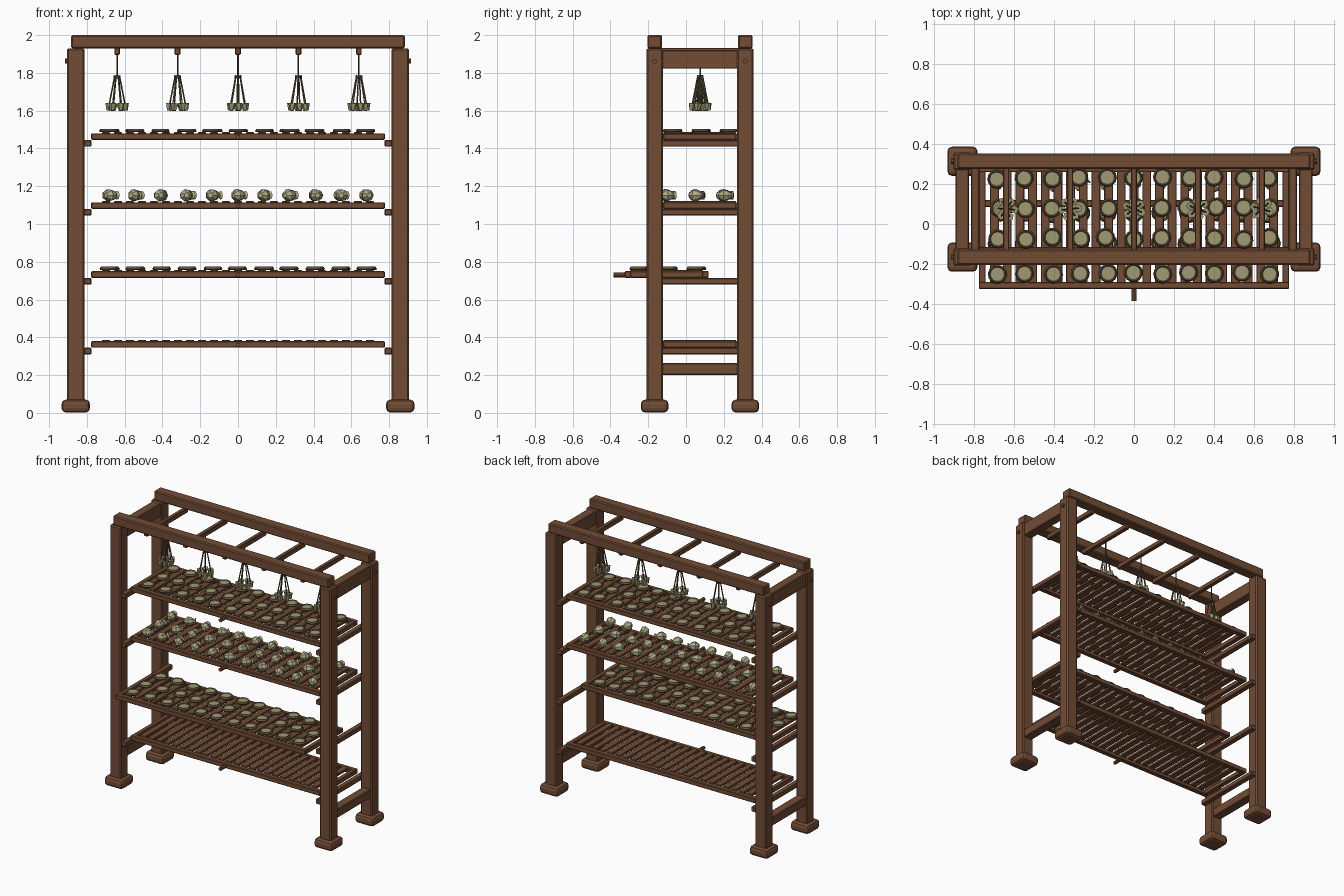
import bpy, bmesh, math, random
from mathutils import Matrix, Vector

random.seed(4)
cube = bpy.data.objects.get("Cube")
if cube:
    bpy.data.objects.remove(cube, do_unlink=True)


def material(name, rgb):
    m = bpy.data.materials.new(name)
    m.use_nodes = True
    m.diffuse_color = (*rgb, 1)
    m.node_tree.nodes["Principled BSDF"].inputs["Base Color"].default_value = (*rgb, 1)
    return m


WOOD = material("brown wood", (0.168, 0.072, 0.036))
SKIN = material("brown olive skin", (0.125, 0.088, 0.045))
FLESH = material("pale olive flesh", (0.36, 0.32, 0.17))
POD = material("pale seed pod", (0.43, 0.41, 0.24))
CROWN = material("dark pod crown", (0.13, 0.1, 0.055))
HEAD = material("olive flower head", (0.32, 0.31, 0.16))
STEM = material("dried green stem", (0.15, 0.13, 0.065))
TWINE = material("dark twine", (0.09, 0.045, 0.023))


def box(bm, x, y, z):
    """Box from three (low, high) ranges."""
    size = [r[1] - r[0] for r in (x, y, z)]
    mid = [(r[0] + r[1]) / 2 for r in (x, y, z)]
    bmesh.ops.create_cube(bm, size=1, matrix=Matrix.Translation(mid) @ Matrix.Diagonal((*size, 1)))


def lathe(bm, profile, mat, sides=8, index=lambda i: 0):
    """Closed solid of revolution about local z; profile holds (radius, height)."""
    rings = []
    for r, h in profile:
        ring = [Vector((r * math.cos(a), r * math.sin(a), h))
                for a in (math.tau * k / sides for k in range(sides))]
        rings.append([bm.verts.new(mat @ v) for v in ring])
    for i in range(len(rings) - 1):
        for k in range(sides):
            j = (k + 1) % sides
            f = bm.faces.new((rings[i][k], rings[i][j], rings[i + 1][j], rings[i + 1][k]))
            f.material_index = index(i)
    bm.faces.new(rings[0][::-1])
    bm.faces.new(rings[-1]).material_index = index(len(rings) - 1)


def rod(bm, a, b, r, sides=6, r2=None):
    """Straight rod or cone frustum from a to b."""
    a, b = Vector(a), Vector(b)
    turn = (b - a).to_track_quat('Z', 'Y').to_matrix().to_4x4()
    lathe(bm, [(r, 0), (r if r2 is None else r2, (b - a).length)], Matrix.Translation(a) @ turn, sides)


def finish(name, bm, mats, bevel=0, segments=1):
    me = bpy.data.meshes.new(name)
    bm.to_mesh(me)
    bm.free()
    for m in mats:
        me.materials.append(m)
    ob = bpy.data.objects.new(name, me)
    bpy.context.collection.objects.link(ob)
    if bevel:
        mod = ob.modifiers.new("Bevel", 'BEVEL')
        mod.width, mod.segments = bevel, segments


FRONT_Y, BACK_Y = -0.166, 0.314
INNER = (FRONT_Y + 0.035, BACK_Y - 0.035)

# Posts, feet and pegs
posts, feet, pegs = bmesh.new(), bmesh.new(), bmesh.new()
for s in (-1, 1):
    for y in (FRONT_Y, BACK_Y):
        x = s * 0.859
        box(posts, (x - 0.046, x + 0.046), (y - 0.043, y + 0.043), (0.05, 1.93))
        box(feet, (x - 0.075, x + 0.075), (y - 0.073, y + 0.073), (0.002, 0.07))
        rod(pegs, (s * 0.88, y, 1.862), (s * 0.917, y, 1.862), 0.013, 8)
finish("posts", posts, [WOOD], 0.008)
finish("feet", feet, [WOOD], 0.022, 2)
finish("pegs", pegs, [WOOD])

# Long top beams
beams = bmesh.new()
for y in (FRONT_Y, BACK_Y):
    box(beams, (-0.883, 0.883), (y - 0.039, y + 0.039), (1.93, 2.0))
finish("top_beams", beams, [WOOD], 0.007)

# End rails joining the front and back posts
ends = bmesh.new()
for s in (-1, 1):
    for z in ((1.822, 1.922), (0.2, 0.265)):
        box(ends, (s * 0.86 - 0.034, s * 0.86 + 0.034), INNER, z)
finish("end_rails", ends, [WOOD], 0.005)

# Hanging bars under the top beams
BAR_X = [0.32 * k for k in range(-2, 3)]
bars = bmesh.new()
for x in BAR_X:
    box(bars, (x - 0.015, x + 0.015), (FRONT_Y, BACK_Y), (1.896, 1.932))
finish("hanging_bars", bars, [WOOD], 0.004)

# Slatted trays on runners: (base height, pull-out distance)
TRAYS = {"bottom": (0.345, 0), "lower": (0.715, 0.175), "middle": (1.08, 0), "upper": (1.445, 0)}
HALF_X, NEAR, FAR = 0.777, -0.15, 0.295
for name, (z, pull) in TRAYS.items():
    runners = bmesh.new()
    for s in (-1, 1):
        box(runners, (s * 0.796 - 0.02, s * 0.796 + 0.02), (FRONT_Y - 0.035, BACK_Y + 0.035), (z - 0.036, z))
    finish(name + "_runners", runners, [WOOD], 0.005)

    y0, y1 = NEAR - pull, FAR - pull
    frame, slats, handle = bmesh.new(), bmesh.new(), bmesh.new()
    for y in (y0, y1 - 0.035):
        box(frame, (-HALF_X, HALF_X), (y, y + 0.035), (z, z + 0.035))
    for s in (-1, 1):
        box(frame, (s * 0.76 - 0.017, s * 0.76 + 0.017), (y0 + 0.03, y1 - 0.03), (z, z + 0.034))
    finish(name + "_tray_frame", frame, [WOOD], 0.004)
    for k in range(-11, 12):
        x = k * 0.0635
        box(slats, (x - 0.022, x + 0.022), (y0 + 0.03, y1 - 0.03), (z + 0.022, z + 0.041))
    finish(name + "_tray_slats", slats, [WOOD], 0.003)
    rod(handle, (0, y0 + 0.01, z + 0.016), (0, y0 - 0.06, z + 0.016), 0.013, 8)
    finish(name + "_tray_handle", handle, [WOOD])


def places(z, pull):
    """Loose grid of eleven columns and three rows on a tray."""
    for c in range(-5, 6):
        for row in (-0.072, 0.08, 0.23):
            yield Vector((c * 0.136 + random.uniform(-0.008, 0.008),
                          row - pull + random.uniform(-0.006, 0.006), z + 0.041))


# Dried slices: brown skin with a raised rim around a sunken pale middle
for name in ("lower", "upper"):
    bm = bmesh.new()
    for p in places(*TRAYS[name]):
        turn = Matrix.Rotation(random.uniform(0, math.tau), 4, 'Z')
        lathe(bm, [(0.044, 0), (0.048, 0.007), (0.041, 0.018), (0.035, 0.013)],
              Matrix.Translation(p) @ turn, 12, lambda i: int(i == 3))
    finish(name + "_dried_slices", bm, [SKIN, FLESH])

# Seed pods lying with their dark crowns towards the back
bm = bmesh.new()
pod_profile = [(0.014, -0.033), (0.033, -0.008), (0.028, 0.014), (0.013, 0.034),
               (0.024, 0.043), (0.018, 0.046)]
for p in places(*TRAYS["middle"]):
    aim = Matrix.Rotation(random.uniform(-1.1, 0.4), 4, 'Z') @ Matrix.Rotation(-math.pi / 2, 4, 'X')
    lathe(bm, pod_profile, Matrix.Translation(p + Vector((0, -0.03, 0.031))) @ aim, 7,
          lambda i: int(i == 5))
finish("seed_pods", bm, [POD, CROWN])

# Hanging bunches: twine, tied stems and a ring of cup-shaped flower heads
twine, stems, heads = bmesh.new(), bmesh.new(), bmesh.new()
BUNCH_Y = 0.075
for x in BAR_X:
    rod(twine, (x, BUNCH_Y, 1.9), (x, BUNCH_Y, 1.77), 0.004)
    rod(twine, (x, BUNCH_Y, 1.785), (x, BUNCH_Y, 1.772), 0.018, 6)
    spin = random.uniform(0, 1)
    for k in range(6):
        a = spin + math.tau * k / 6
        d = Vector((math.cos(a), math.sin(a), 0))
        base = Vector((x, BUNCH_Y, 0))
        top = base + d * 0.012 + Vector((0, 0, 1.787))
        neck = base + d * 0.041 + Vector((0, 0, 1.638))
        tip = base + d * 0.046 + Vector((0, 0, 1.6))
        rod(stems, top, neck, 0.004, 4)
        rod(heads, neck, tip, 0.022, 5, 0.011)
finish("bunch_twine", twine, [TWINE])
finish("bunch_stems", stems, [STEM])
finish("bunch_flower_heads", heads, [HEAD])
